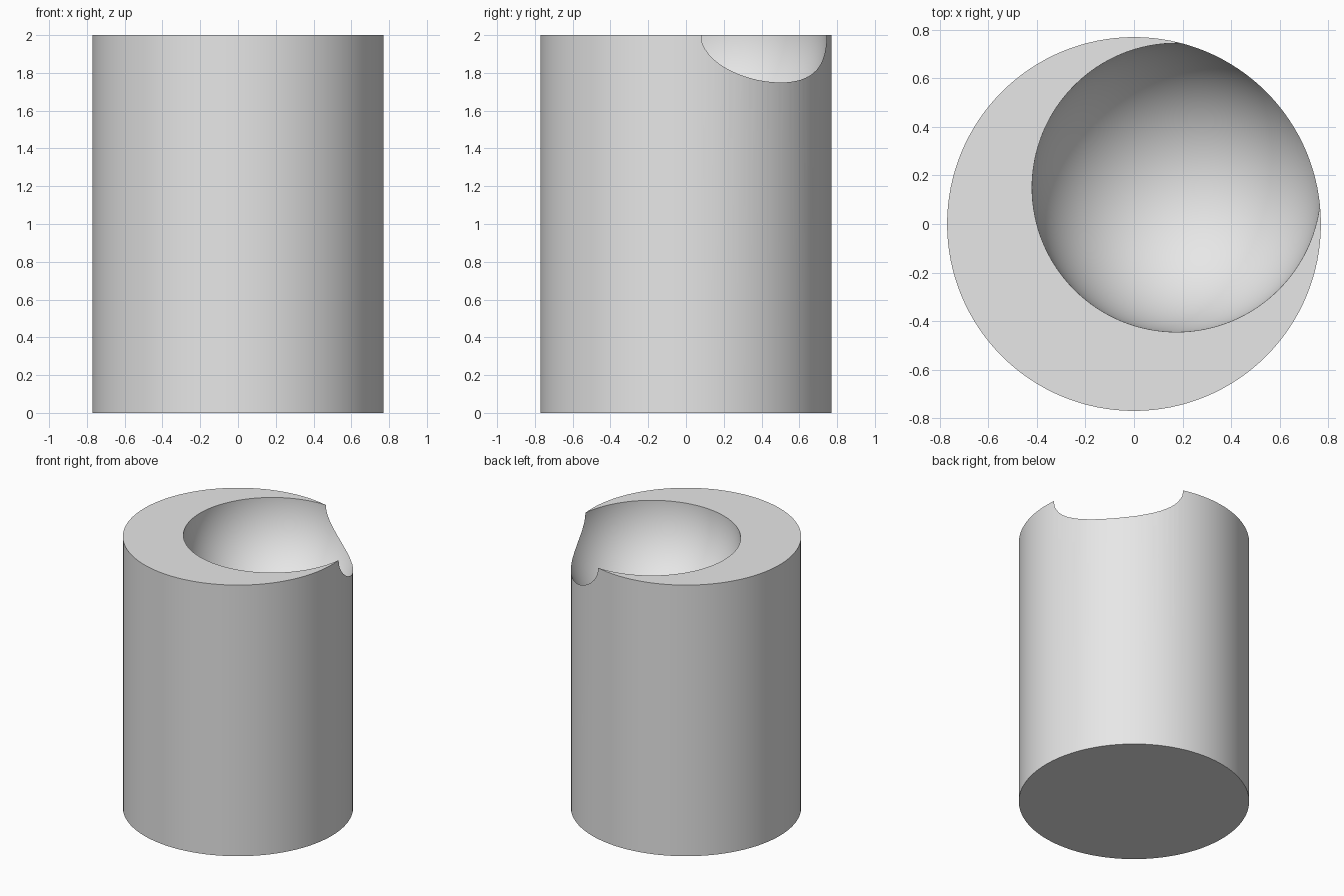
import bpy
import math

if "Cube" in bpy.data.objects:
    bpy.data.objects.remove(bpy.data.objects["Cube"])

RADIUS, HEIGHT = 0.77, 2.0
BOWL_RADIUS, BOWL_CENTRE = 0.595, (0.175, 0.15, HEIGHT)

grey = bpy.data.materials.new("light grey")
grey.diffuse_color = (0.8, 0.8, 0.8, 1)
grey.use_nodes = True
grey.node_tree.nodes["Principled BSDF"].inputs["Base Color"].default_value = grey.diffuse_color

# Solid round column
bpy.ops.mesh.primitive_cylinder_add(vertices=128, radius=RADIUS, depth=HEIGHT,
                                    location=(0, 0, HEIGHT / 2))
column = bpy.context.object
column.name = "column"
column.data.materials.append(grey)

# Ball that scoops the bowl; the odd ring count keeps its vertices off the top plane
bpy.ops.mesh.primitive_uv_sphere_add(segments=128, ring_count=65,
                                     radius=BOWL_RADIUS, location=BOWL_CENTRE)
cutter = bpy.context.object
cutter.name = "bowl_cutter"
cutter.data.materials.append(grey)
cutter.hide_render = True

# Cut the off-centre bowl, which breaks through the wall
scoop = column.modifiers.new("bowl", 'BOOLEAN')
scoop.operation = 'DIFFERENCE'
scoop.solver = 'EXACT'
scoop.object = cutter
bpy.context.view_layer.objects.active = column
bpy.ops.object.modifier_apply(modifier=scoop.name)
bpy.data.objects.remove(cutter, do_unlink=True)

# Smooth wall and bowl, crisp rims
for face in column.data.polygons:
    face.use_smooth = True
column.data.set_sharp_from_angle(angle=math.radians(30))
